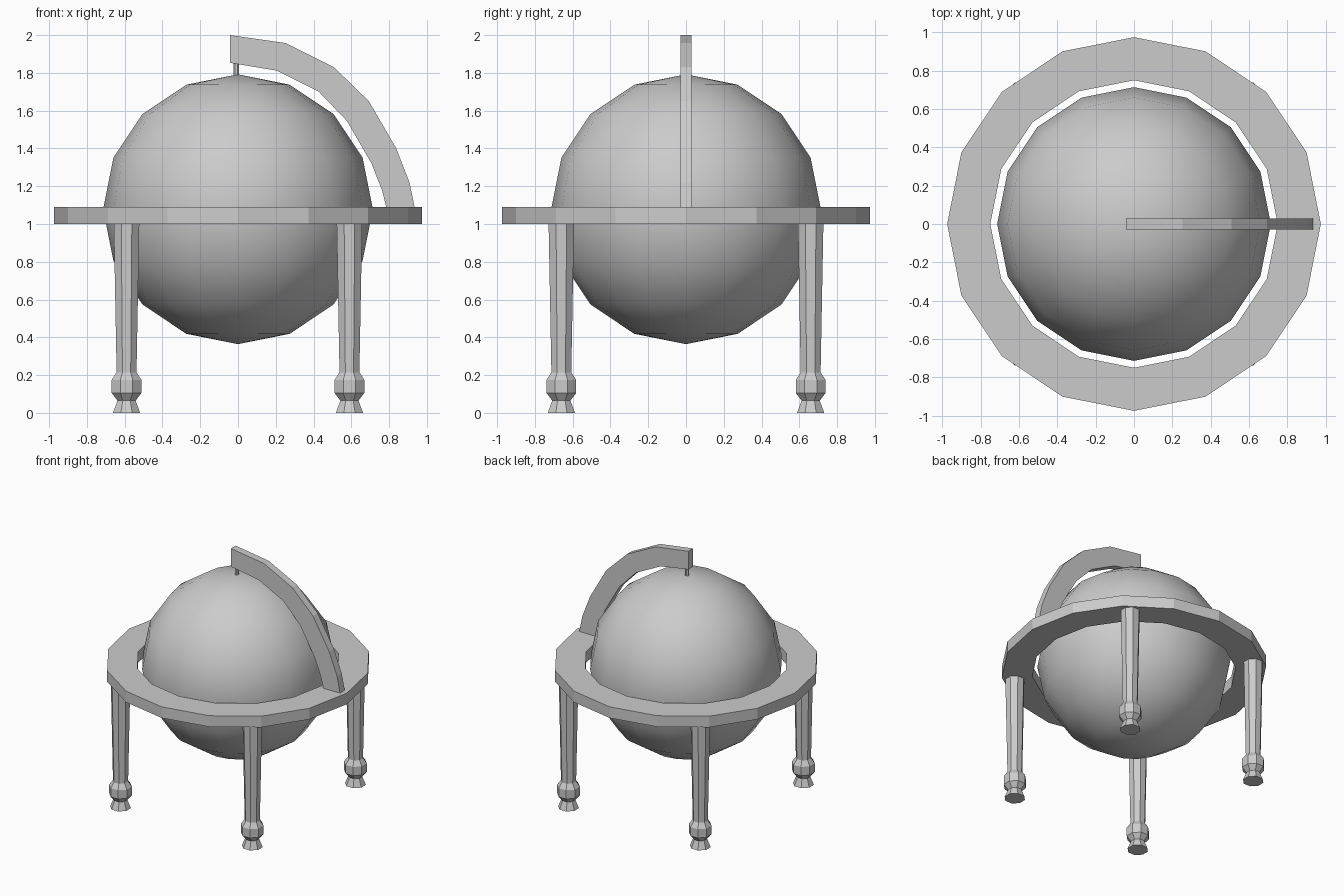
import bpy, bmesh, math

if "Cube" in bpy.data.objects:
    bpy.data.objects.remove(bpy.data.objects["Cube"])


def make_object(name, bm):
    bmesh.ops.recalc_face_normals(bm, faces=bm.faces)
    mesh = bpy.data.meshes.new(name)
    bm.to_mesh(mesh)
    bm.free()
    obj = bpy.data.objects.new(name, mesh)
    bpy.context.collection.objects.link(obj)
    return obj


def lathe(name, profile, sides, offset=0.0, closed=False, location=(0, 0, 0)):
    """Revolve (radius, z) points about z; open profiles get end caps."""
    bm = bmesh.new()
    rings = []
    for r, z in profile:
        angles = [offset + 2 * math.pi * i / sides for i in range(sides)]
        rings.append([bm.verts.new((r * math.cos(a), r * math.sin(a), z)) for a in angles])
    count = len(rings) if closed else len(rings) - 1
    for k in range(count):
        a, b = rings[k], rings[(k + 1) % len(rings)]
        for i in range(sides):
            j = (i + 1) % sides
            bm.faces.new((a[i], a[j], b[j], b[i]))
    if not closed:
        bm.faces.new(rings[0])
        bm.faces.new(rings[-1])
    obj = make_object(name, bm)
    obj.location = location
    return obj


# Globe ball
bpy.ops.mesh.primitive_uv_sphere_add(segments=16, ring_count=8, radius=0.714, location=(0, 0, 1.078))
globe = bpy.context.object
globe.name = "globe_ball"
bpy.ops.object.shade_smooth()

# Horizontal ring
lathe("horizon_ring", [(0.75, 1.0), (0.975, 1.0), (0.975, 1.09), (0.75, 1.09)], 16, closed=True)

# Four turned legs
leg_profile = [(0.078, 0), (0.052, 0.065), (0.085, 0.105), (0.085, 0.175),
               (0.057, 0.215), (0.073, 1.0)]
for side, x in (("left", -0.59), ("right", 0.59)):
    for end, y in (("front", -0.66), ("back", 0.66)):
        lathe(f"{end}_{side}_leg", leg_profile, 8, offset=math.pi / 8, location=(x, y, 0))

# Curved arm from ring to pole
outer = [(-0.042, 2.0), (0.252, 1.958), (0.508, 1.83), (0.693, 1.65),
         (0.838, 1.40), (0.908, 1.22), (0.935, 1.09)]
inner = [(-0.042, 1.853), (0.206, 1.812), (0.428, 1.70), (0.577, 1.545),
         (0.707, 1.32), (0.762, 1.18), (0.785, 1.09)]
bm = bmesh.new()
rows = [[bm.verts.new((x, y, z)) for x, y, z in
         ((o[0], -0.03, o[1]), (o[0], 0.03, o[1]), (i[0], 0.03, i[1]), (i[0], -0.03, i[1]))]
        for o, i in zip(outer, inner)]
for a, b in zip(rows, rows[1:]):
    for i in range(4):
        j = (i + 1) % 4
        bm.faces.new((a[i], a[j], b[j], b[i]))
bm.faces.new(rows[0])
bm.faces.new(rows[-1])
make_object("meridian_arm", bm)

# Pole pin
lathe("pole_pin", [(0.016, 1.77), (0.016, 1.853)], 8, offset=math.pi / 8, location=(-0.01, 0, 0))
